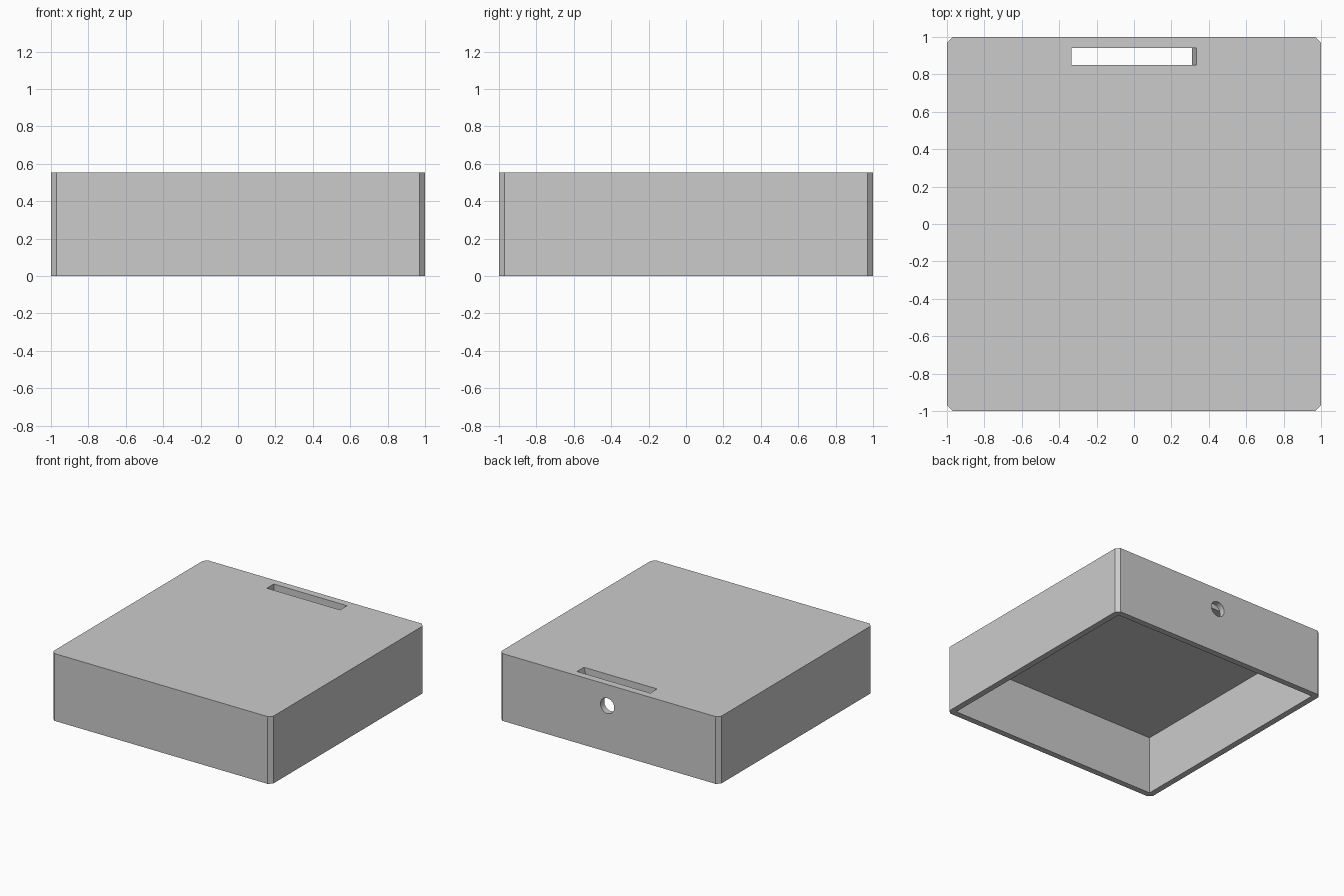
import bpy, bmesh, math
from mathutils import Matrix

if "Cube" in bpy.data.objects:
    bpy.data.objects.remove(bpy.data.objects["Cube"])

HEIGHT, WALL, CEILING, CHAMFER = 0.553, 0.05, 0.478, 0.03

grey = bpy.data.materials.new("light grey")
grey.diffuse_color = (0.6, 0.6, 0.6, 1)
grey.use_nodes = True
grey.node_tree.nodes["Principled BSDF"].inputs["Base Color"].default_value = grey.diffuse_color


def prism(name, profile, vector):
    """Extrude a closed profile along a vector."""
    bm = bmesh.new()
    face = bm.faces.new([bm.verts.new(p) for p in profile])
    res = bmesh.ops.extrude_face_region(bm, geom=[face])
    verts = [g for g in res["geom"] if isinstance(g, bmesh.types.BMVert)]
    bmesh.ops.translate(bm, verts=verts, vec=vector)
    bmesh.ops.recalc_face_normals(bm, faces=bm.faces)
    mesh = bpy.data.meshes.new(name)
    bm.to_mesh(mesh)
    bm.free()
    mesh.materials.append(grey)
    obj = bpy.data.objects.new(name, mesh)
    bpy.context.collection.objects.link(obj)
    return obj


def cut(target, cutter):
    mod = target.modifiers.new(cutter.name, "BOOLEAN")
    mod.object, mod.operation, mod.solver = cutter, "DIFFERENCE", "EXACT"
    bpy.context.view_layer.objects.active = target
    bpy.ops.object.modifier_apply(modifier=mod.name)
    bpy.data.objects.remove(cutter)


# Shell: square block with chamfered upright edges
a, b = 1.0, 1.0 - CHAMFER
outline = [(b, -a), (a, -b), (a, b), (b, a), (-b, a), (-a, b), (-a, -b), (-b, -a)]
case = prism("box_lid", [(x, y, 0) for x, y in outline], (0, 0, HEIGHT))

# Hollow, open underneath
i = 1.0 - WALL
cut(case, prism("cavity", [(-i, -i, -0.1), (i, -i, -0.1), (i, i, -0.1), (-i, i, -0.1)],
                (0, 0, CEILING + 0.1)))

# Slot in the top, with one slanted end
slope = 0.022 / (HEIGHT - CEILING)
lo, hi = CEILING - 0.03, HEIGHT + 0.03
slot = [(-0.333, 0.85, lo), (0.333 - slope * (HEIGHT - lo), 0.85, lo),
        (0.333 + slope * (hi - HEIGHT), 0.85, hi), (-0.333, 0.85, hi)]
cut(case, prism("slot", slot, (0, 0.09, 0)))

# Round hole through the back wall
ring = [(0.015 + 0.063 * math.cos(t * math.pi / 16), 0.9,
         0.378 + 0.063 * math.sin(t * math.pi / 16)) for t in range(32)]
cut(case, prism("cable_hole", ring, (0, 0.2, 0)))

bpy.ops.object.select_all(action="DESELECT")
case.select_set(True)
bpy.context.view_layer.objects.active = case
bpy.ops.object.shade_smooth_by_angle(angle=math.radians(25))
